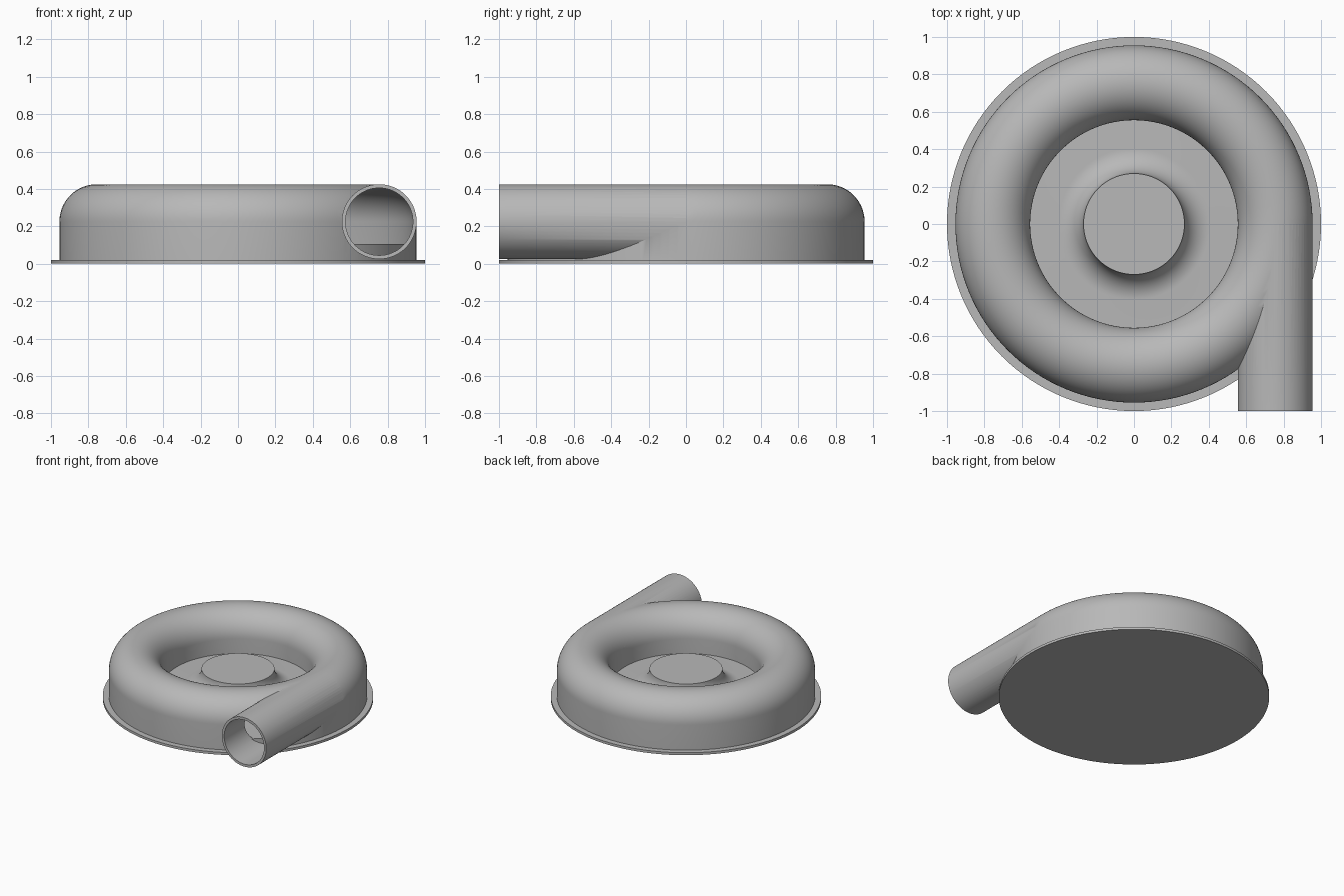
import bpy, bmesh
from math import sin, cos, pi, radians
from mathutils import Matrix

if "Cube" in bpy.data.objects:
    bpy.data.objects.remove(bpy.data.objects["Cube"])

RING, TUBE, MID, WALL = 0.755, 0.2, 0.225, 0.02
FLOOR, FLANGE = 0.105, 0.02

grey = bpy.data.materials.new("plain grey")
grey.use_nodes = True
grey.diffuse_color = (0.48, 0.48, 0.48, 1)
grey.node_tree.nodes["Principled BSDF"].inputs["Base Color"].default_value = grey.diffuse_color


def finish(name, bm):
    bmesh.ops.remove_doubles(bm, verts=bm.verts, dist=0.0001)
    bmesh.ops.recalc_face_normals(bm, faces=bm.faces)
    mesh = bpy.data.meshes.new(name)
    bm.to_mesh(mesh)
    bm.free()
    mesh.materials.append(grey)
    obj = bpy.data.objects.new(name, mesh)
    bpy.context.collection.objects.link(obj)
    return obj


def lathe(name, profile, steps=128):
    """Spin a closed (radius, height) profile around z."""
    bm = bmesh.new()
    verts = [bm.verts.new((r, 0, z)) for r, z in profile]
    edges = [bm.edges.new((v, verts[(i + 1) % len(verts)]))
             for i, v in enumerate(verts) if v.co.x + verts[(i + 1) % len(verts)].co.x > 0]
    bmesh.ops.spin(bm, geom=verts + edges, cent=(0, 0, 0), axis=(0, 0, 1),
                   angle=2 * pi, steps=steps)
    return finish(name, bm)


def arc(cx, cz, radius, start, end, n):
    angles = [radians(start + (end - start) * i / n) for i in range(n + 1)]
    return [(cx + radius * cos(a), cz + radius * sin(a)) for a in angles]


def rod(name, radius, y0, y1):
    """Cylinder along y on the outlet axis."""
    bm = bmesh.new()
    place = Matrix.Translation((RING, (y0 + y1) / 2, MID)) @ Matrix.Rotation(pi / 2, 4, 'X')
    bmesh.ops.create_cone(bm, cap_ends=True, segments=64, radius1=radius,
                          radius2=radius, depth=y1 - y0, matrix=place)
    return finish(name, bm)


def combine(target, tool, operation):
    mod = target.modifiers.new(operation.lower(), 'BOOLEAN')
    mod.object, mod.operation, mod.solver = tool, operation, 'EXACT'
    bpy.context.view_layer.objects.active = target
    bpy.ops.object.modifier_apply(modifier=mod.name)
    bpy.data.objects.remove(tool)


def arch(radius, bottom):
    """Round-topped cross-section with straight sides."""
    return [(RING - radius, bottom), (RING + radius, bottom)] + arc(RING, MID, radius, 0, 180, 32)


# Hollow ring casing with a tangent outlet pipe
casing = lathe("volute_casing", arch(TUBE, FLANGE / 2))
combine(casing, rod("outlet_pipe", TUBE, -1, 0), 'UNION')
combine(casing, lathe("cavity", arch(TUBE - WALL, FLOOR - WALL)), 'DIFFERENCE')
combine(casing, rod("bore", TUBE - WALL, -1.1, 0), 'DIFFERENCE')

# Floor with a flared central hub
flare = 0.135
hub_top = FLOOR + flare
hub = lathe("floor_and_hub", [(0, FLANGE / 2), (RING + TUBE - WALL / 2, FLANGE / 2),
                              (RING + TUBE - WALL / 2, FLOOR)]
            + arc(0.27 + flare, hub_top, flare, 270, 180, 16) + [(0, hub_top)])

# Thin mounting flange
flange = lathe("base_flange", [(0, 0), (1, 0), (1, FLANGE), (0, FLANGE)])

for obj in (casing, hub, flange):
    bpy.ops.object.select_all(action='DESELECT')
    obj.select_set(True)
    bpy.context.view_layer.objects.active = obj
    bpy.ops.object.shade_smooth_by_angle(angle=radians(30))
